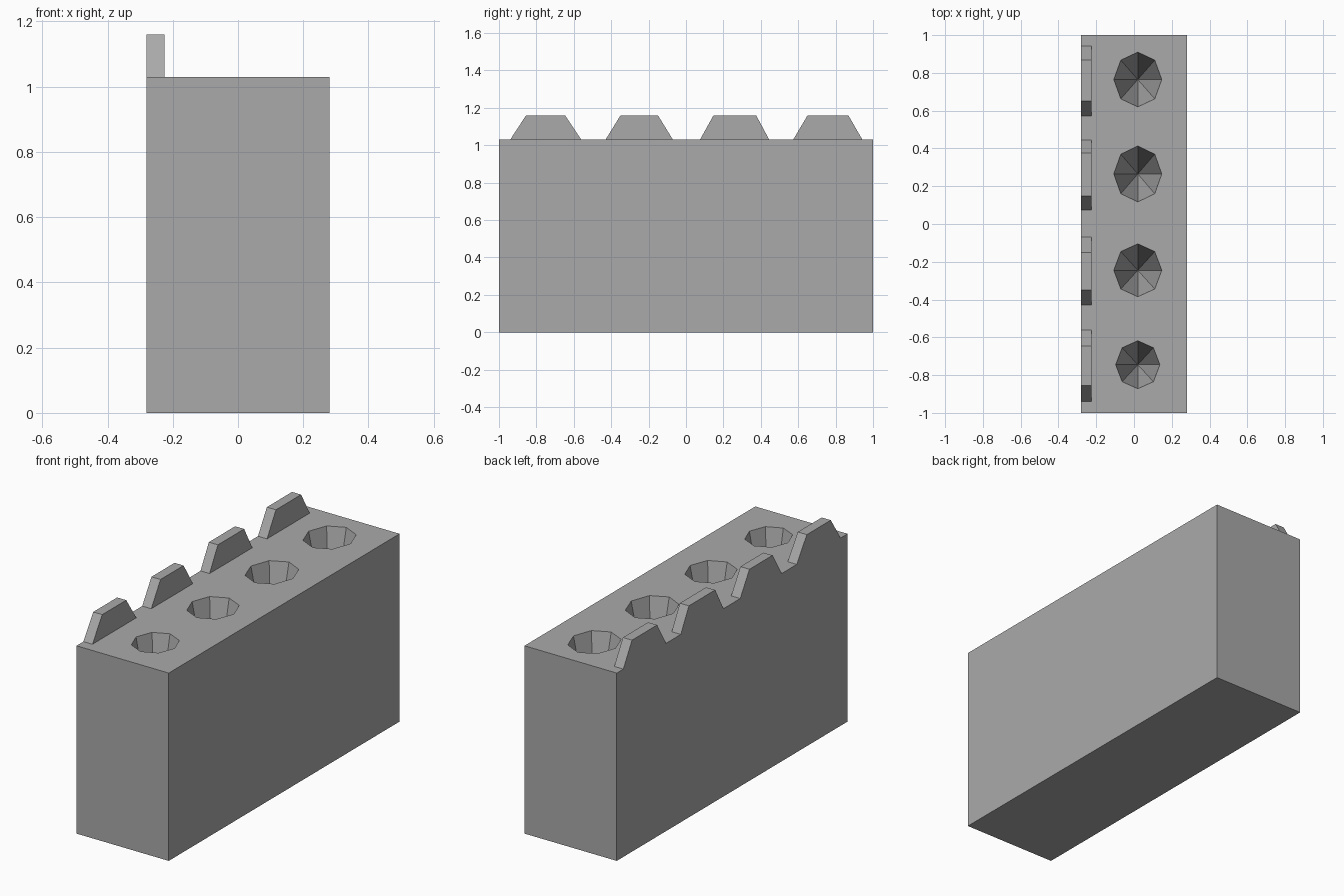
import bpy, bmesh
from math import cos, sin, pi

cube = bpy.data.objects.get("Cube")
if cube:
    bpy.data.objects.remove(cube, do_unlink=True)

HALF_W, HALF_L, TOP = 0.28, 1.0, 1.03
TOOTH_W, TOOTH_H = 0.055, 0.13
PIT_DEPTH = 0.6

grey = bpy.data.materials.new("stone grey")
grey.use_nodes = True
grey.diffuse_color = (0.4, 0.4, 0.4, 1)
grey.node_tree.nodes["Principled BSDF"].inputs["Base Color"].default_value = (0.4, 0.4, 0.4, 1)


def add_object(name, bm):
    bmesh.ops.recalc_face_normals(bm, faces=bm.faces)
    mesh = bpy.data.meshes.new(name)
    bm.to_mesh(mesh)
    bm.free()
    mesh.materials.append(grey)
    obj = bpy.data.objects.new(name, mesh)
    bpy.context.collection.objects.link(obj)
    return obj


def block(name):
    """Main block: open-topped box, its top filled around the conical pits."""
    bm = bmesh.new()
    corners = [(-HALF_W, -HALF_L), (HALF_W, -HALF_L), (HALF_W, HALF_L), (-HALF_W, HALF_L)]
    low = [bm.verts.new((x, y, 0)) for x, y in corners]
    high = [bm.verts.new((x, y, TOP)) for x, y in corners]
    bm.faces.new(low[::-1])
    for i in range(4):
        j = (i + 1) % 4
        bm.faces.new((low[i], low[j], high[j], high[i]))
    rim_edges = [bm.edges.get((high[i], high[(i + 1) % 4])) for i in range(4)]

    # Eight-sided pits tapering to a point
    for y, rx, ry in PITS:
        ring = [bm.verts.new((0.02 + rx * cos(k * pi / 4), y + ry * sin(k * pi / 4), TOP))
                for k in range(8)]
        tip = bm.verts.new((0.02, y, TOP - PIT_DEPTH))
        for k in range(8):
            bm.faces.new((ring[k], ring[(k + 1) % 8], tip))
            rim_edges.append(bm.edges.get((ring[k], ring[(k + 1) % 8])))

    # Top surface with holes
    bmesh.ops.triangle_fill(bm, edges=rim_edges, use_beauty=True, normal=(0, 0, 1))
    return add_object(name, bm)


def tooth(name, y0, y1, y2, y3):
    """Trapezoid plate flush with the block's right side."""
    bm = bmesh.new()
    profile = [(y0, TOP), (y3, TOP), (y2, TOP + TOOTH_H), (y1, TOP + TOOTH_H)]
    face = bm.faces.new([bm.verts.new((-HALF_W, y, z)) for y, z in profile])
    new = bmesh.ops.extrude_face_region(bm, geom=[face])["geom"]
    bmesh.ops.translate(bm, vec=(TOOTH_W, 0, 0),
                        verts=[v for v in new if isinstance(v, bmesh.types.BMVert)])
    return add_object(name, bm)


# Pits: centre y, radius in x, radius in y
PITS = [(-0.745, 0.117, 0.127), (-0.245, 0.127, 0.14),
        (0.265, 0.127, 0.148), (0.765, 0.127, 0.145)]
block("block")

# Row of teeth: base start, top start, top end, base end
TEETH = [(-0.94, -0.855, -0.647, -0.56), (-0.43, -0.35, -0.15, -0.07),
         (0.075, 0.147, 0.375, 0.445), (0.573, 0.65, 0.868, 0.943)]
for n, span in enumerate(TEETH, 1):
    tooth(f"tooth_{n}", *span)
